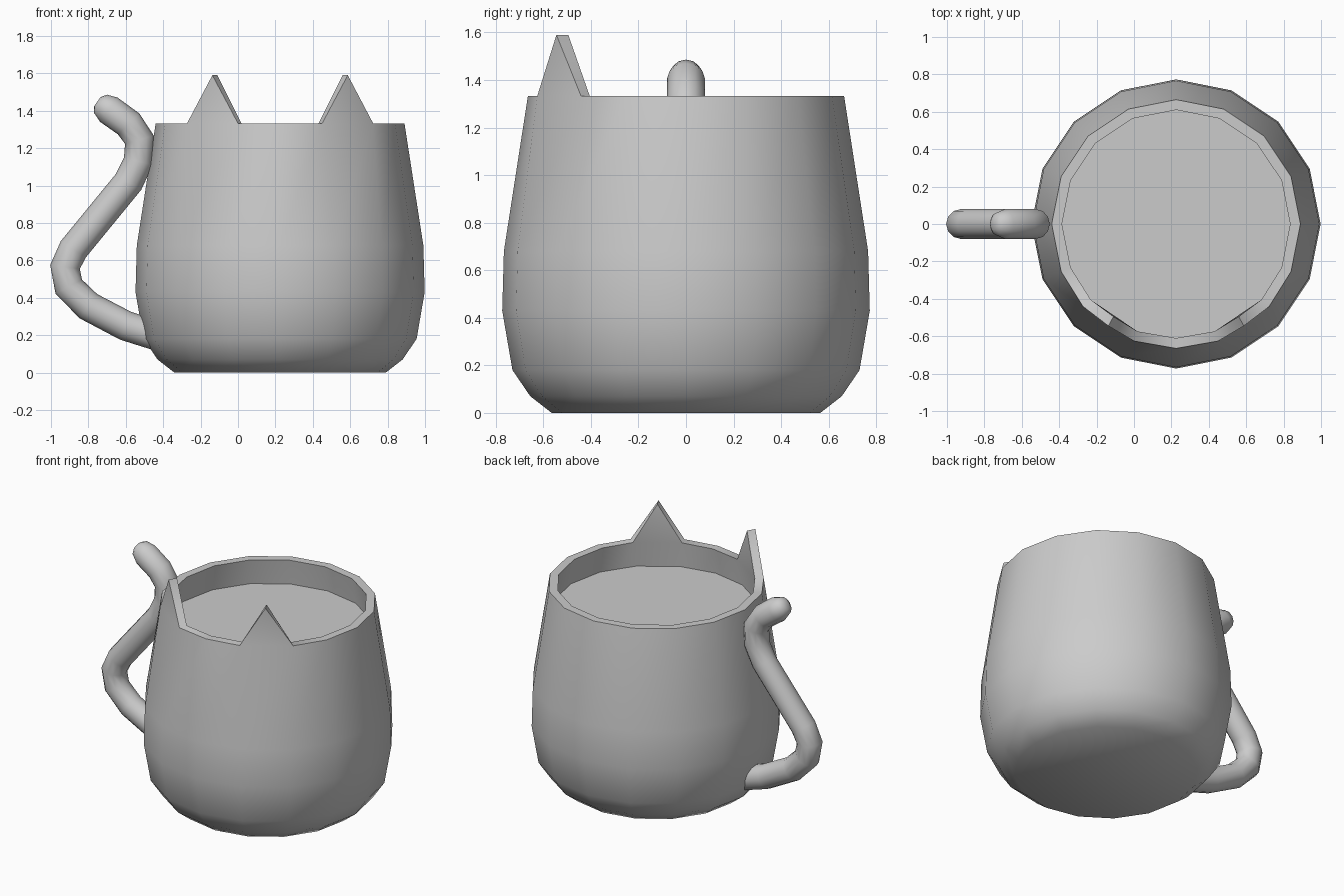
import bpy, bmesh
from math import sin, cos, radians, sqrt

if "Cube" in bpy.data.objects:
    bpy.data.objects.remove(bpy.data.objects["Cube"])

N = 16
CX = 0.225


def finish(bm, name, angle=60):
    bmesh.ops.recalc_face_normals(bm, faces=bm.faces)
    me = bpy.data.meshes.new(name)
    bm.to_mesh(me)
    bm.free()
    ob = bpy.data.objects.new(name, me)
    bpy.context.collection.objects.link(ob)
    bpy.ops.object.select_all(action='DESELECT')
    ob.select_set(True)
    bpy.context.view_layer.objects.active = ob
    bpy.ops.object.shade_smooth_by_angle(angle=radians(angle))
    return ob


def bridge(bm, a, b, skip=()):
    n = len(a)
    for i in range(n):
        if i not in skip:
            j = (i + 1) % n
            bm.faces.new((a[i], a[j], b[j], b[i]))


def ring(bm, r, z, shift={}):
    angles = [radians(360 * i / N + shift.get(i, 0)) for i in range(N)]
    return [bm.verts.new((CX + r * cos(a), r * sin(a), z)) for a in angles]


# Cup body: outer profile up to the rim, inner wall back down to the floor
outer = [(0.565, 0), (0.655, 0.07), (0.73, 0.18), (0.773, 0.43), (0.766, 0.68), (0.665, 1.333)]
inner = [(0.61, 1.333), (0.71, 0.68), (0.715, 0.43), (0.675, 0.2), (0.55, 0.06)]
ear_shift = {10: -3.4, 11: 2.7, 13: -2.7, 14: 3.4}
ears = (10, 13)
bm = bmesh.new()
rings = [ring(bm, r, z, ear_shift if z > 1.3 else {}) for r, z in outer + inner]
rim = len(outer) - 1
for k in range(len(rings) - 1):
    bridge(bm, rings[k], rings[k + 1], ears if k == rim else ())
bm.faces.new(rings[0])
bm.faces.new(rings[-1])

# Pointed ears rising out of the rim wall
ro, ri = rings[rim], rings[rim + 1]
for i, side in zip(ears, (-1, 1)):
    to = bm.verts.new((CX + side * 0.362, -0.545, 1.59))
    ti = bm.verts.new((CX + side * 0.335, -0.495, 1.59))
    bm.faces.new((ro[i], ro[i + 1], to))
    bm.faces.new((ri[i], ri[i + 1], ti))
    for j in (i, i + 1):
        bm.faces.new((ro[j], ri[j], ti, to))
finish(bm, "cup")

# Drink surface
bm = bmesh.new()
bm.faces.new(ring(bm, 0.636, 1.16))
finish(bm, "drink")

# Tail-shaped handle: tube swept along a path in the xz plane
path = [(-0.44, 0.20), (-0.60, 0.25), (-0.80, 0.355), (-0.905, 0.46), (-0.925, 0.565),
        (-0.88, 0.66), (-0.585, 1.02), (-0.532, 1.13), (-0.527, 1.245), (-0.585, 1.33),
        (-0.69, 1.405), (-0.735, 1.437), (-0.752, 1.449)]
radii = [0.08] * 11 + [0.06, 0.03]
bm = bmesh.new()
tube = []
for k, (x, z) in enumerate(path):
    x0, z0 = path[max(k - 1, 0)]
    x1, z1 = path[min(k + 1, len(path) - 1)]
    d0, d1 = sqrt((x - x0)**2 + (z - z0)**2) or 1, sqrt((x1 - x)**2 + (z1 - z)**2) or 1
    tx, tz = (x - x0) / d0 + (x1 - x) / d1, (z - z0) / d0 + (z1 - z) / d1
    d = sqrt(tx * tx + tz * tz)
    nx, nz = -tz / d, tx / d
    r = radii[k]
    tube.append([bm.verts.new((x + nx * r * cos(a), r * sin(a), z + nz * r * cos(a)))
                 for a in (radians(30 * i) for i in range(12))])
for a, b in zip(tube, tube[1:]):
    bridge(bm, a, b)
bm.faces.new(tube[0])
bm.faces.new(tube[-1])
finish(bm, "tail_handle")
